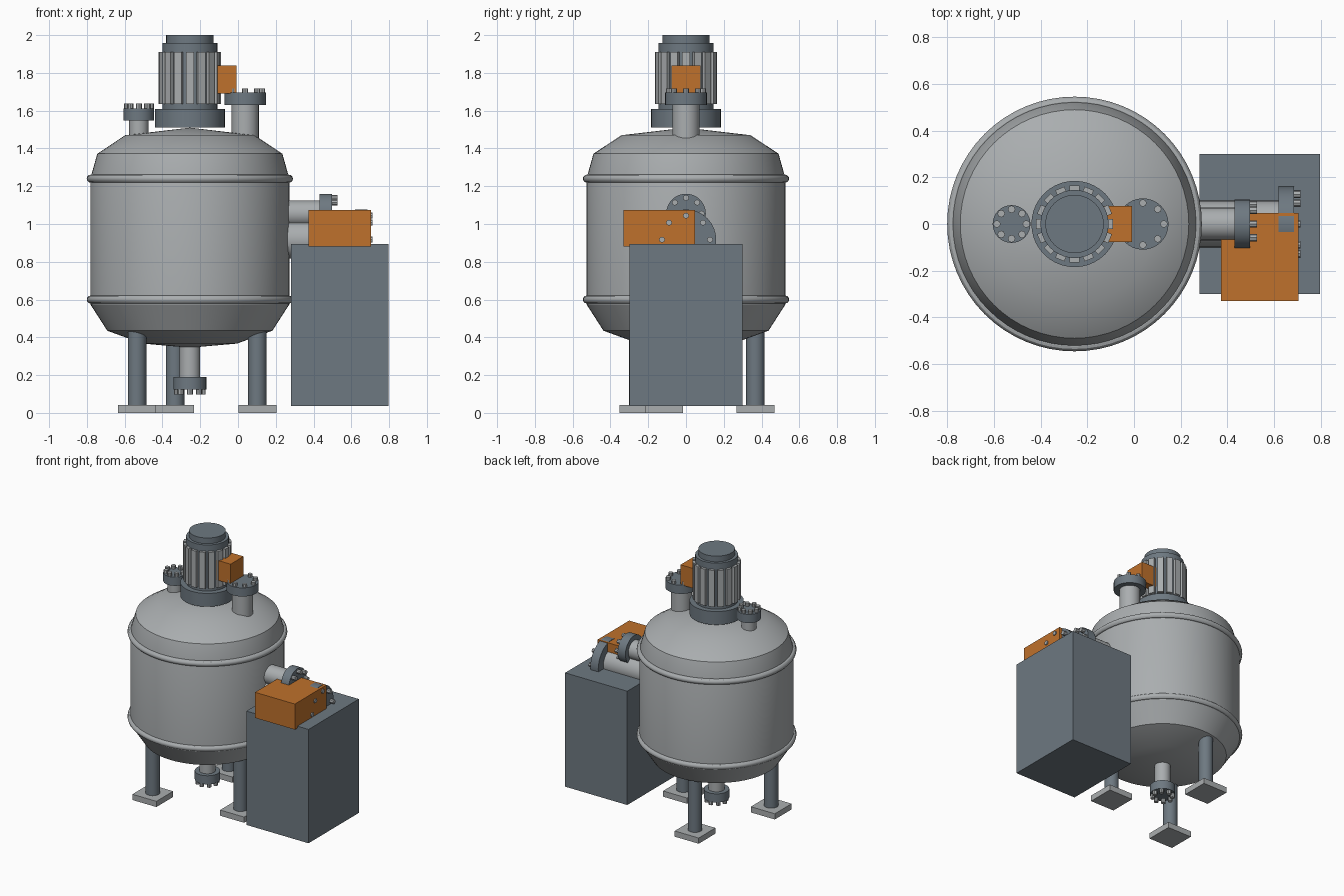
import bpy, bmesh, math
from mathutils import Matrix, Vector

cube = bpy.data.objects.get("Cube")
if cube:
    bpy.data.objects.remove(cube, do_unlink=True)


def material(name, rgb):
    m = bpy.data.materials.new(name)
    m.use_nodes = True
    m.diffuse_color = (*rgb, 1)
    m.node_tree.nodes["Principled BSDF"].inputs["Base Color"].default_value = (*rgb, 1)
    return m


STEEL = material("light steel", (0.40, 0.42, 0.43))
DARK = material("dark grey", (0.155, 0.19, 0.22))
ORANGE = material("orange", (0.52, 0.165, 0.025))
TANK_X = -0.255
UP, DOWN, RIGHT = Vector((0, 0, 1)), Vector((0, 0, -1)), Vector((1, 0, 0))


def finish(name, bm, mat, smooth=True):
    bmesh.ops.recalc_face_normals(bm, faces=bm.faces)
    mesh = bpy.data.meshes.new(name)
    bm.to_mesh(mesh)
    bm.free()
    mesh.materials.append(mat)
    ob = bpy.data.objects.new(name, mesh)
    bpy.context.collection.objects.link(ob)
    if smooth:
        bpy.ops.object.select_all(action='DESELECT')
        ob.select_set(True)
        bpy.context.view_layer.objects.active = ob
        bpy.ops.object.shade_smooth_by_angle(angle=math.radians(30))
    return ob


def add_cylinder(bm, start, axis, radius, length, sides=32):
    turn = axis.to_track_quat('Z', 'Y').to_matrix().to_4x4()
    place = Matrix.Translation(Vector(start) + axis * length / 2) @ turn
    bmesh.ops.create_cone(bm, cap_ends=True, segments=sides, radius1=radius,
                          radius2=radius, depth=length, matrix=place)


def cylinder(name, start, axis, radius, length, mat, sides=32):
    bm = bmesh.new()
    add_cylinder(bm, start, axis, radius, length, sides)
    return finish(name, bm, mat)


def box(name, low, high, mat):
    low, high = Vector(low), Vector(high)
    bm = bmesh.new()
    bmesh.ops.create_cube(bm, size=1, matrix=Matrix.Translation((low + high) / 2)
                          @ Matrix.Diagonal((*(high - low), 1)))
    return finish(name, bm, mat, False)


def lathe(name, profile, mat, sides=64):
    bm = bmesh.new()
    verts = [bm.verts.new((TANK_X + r, 0, z)) for r, z in profile]
    edges = [bm.edges.new(pair) for pair in zip(verts, verts[1:])]
    bmesh.ops.spin(bm, geom=verts + edges, cent=(TANK_X, 0, 0), axis=UP,
                   angle=math.tau, steps=sides)
    bmesh.ops.remove_doubles(bm, verts=bm.verts, dist=0.0005)
    return finish(name, bm, mat)


def nozzle(name, start, axis, pipe_r, pipe_len, flange_r, bolt_ring, bolt_out):
    """Pipe, flange plate and a ring of eight bolts along one axis."""
    start = Vector(start)
    cylinder(name + "_pipe", start, axis, pipe_r, pipe_len, STEEL)
    face = start + axis * pipe_len
    cylinder(name + "_flange", face, axis, flange_r, 0.065, DARK)
    side = Vector((0, 1, 0))
    other = axis.cross(side)
    bm = bmesh.new()
    for i in range(8):
        a = i * math.tau / 8
        spot = face + (side * math.cos(a) + other * math.sin(a)) * bolt_ring
        add_cylinder(bm, spot + axis * 0.05, axis, 0.016, 0.015 + bolt_out, 8)
    finish(name + "_bolts", bm, STEEL)


# Vessel shell with domed ends
lathe("tank_shell", [(0, 0.345), (0.25, 0.367), (0.437, 0.435), (0.527, 0.575),
                     (0.527, 1.24), (0.49, 1.372), (0.342, 1.47), (0, 1.51)], STEEL)

# Seam rings
for name, z in (("lower_ring", 0.6), ("upper_ring", 1.24)):
    loop = [(0.525 + 0.021 * math.cos(k * math.tau / 12),
             z + 0.021 * math.sin(k * math.tau / 12)) for k in range(13)]
    lathe(name, loop, STEEL)

# Three legs with square feet
for i in range(3):
    a = math.radians(-18 + 120 * i)
    x, y = TANK_X + 0.376 * math.cos(a), 0.376 * math.sin(a)
    cylinder(f"leg_{i + 1}", (x, y, 0.03), UP, 0.049, 0.45, DARK, 24)
    box(f"foot_{i + 1}", (x - 0.1, y - 0.1, 0), (x + 0.1, y + 0.1, 0.043), STEEL)

# Nozzles
nozzle("bottom_outlet", (TANK_X, 0, 0.4), DOWN, 0.055, 0.21, 0.087, 0.068, 0.028)
nozzle("small_top_nozzle", (-0.525, 0, 1.4), UP, 0.051, 0.147, 0.081, 0.063, 0.025)
nozzle("large_top_nozzle", (0.038, 0, 1.4), UP, 0.072, 0.23, 0.11, 0.09, 0.022)
nozzle("upper_side_nozzle", (0.2, 0, 1.055), RIGHT, 0.07, 0.232, 0.105, 0.083, 0.03)
nozzle("lower_side_nozzle", (0.2, 0, 0.917), RIGHT, 0.1, 0.42, 0.16, 0.127, 0.028)

# Motor stack
for name, z, r, h, mat in (("motor_base", 1.51, 0.185, 0.1, DARK),
                           ("motor_core", 1.61, 0.146, 0.3, DARK),
                           ("motor_collar", 1.91, 0.146, 0.047, DARK),
                           ("motor_cap", 1.957, 0.125, 0.043, DARK)):
    cylinder(name, (TANK_X, 0, z), UP, r, h, mat, 40)

# Cooling fins
bm = bmesh.new()
for i in range(16):
    place = (Matrix.Translation((TANK_X, 0, 1.7725)) @ Matrix.Rotation(i * math.tau / 16, 4, 'Z')
             @ Matrix.Translation((0.148, 0, 0)) @ Matrix.Diagonal((0.034, 0.042, 0.275, 1)))
    bmesh.ops.create_cube(bm, size=1, matrix=place)
finish("motor_fins", bm, STEEL, False)
box("motor_terminal_box", (-0.135, -0.077, 1.69), (-0.008, 0.077, 1.84), ORANGE)

# Control cabinet and its orange drive box
box("cabinet", (0.28, -0.3, 0.037), (0.798, 0.3, 0.895), DARK)
box("drive_box", (0.373, -0.33, 0.88), (0.705, 0.047, 1.073), ORANGE)
